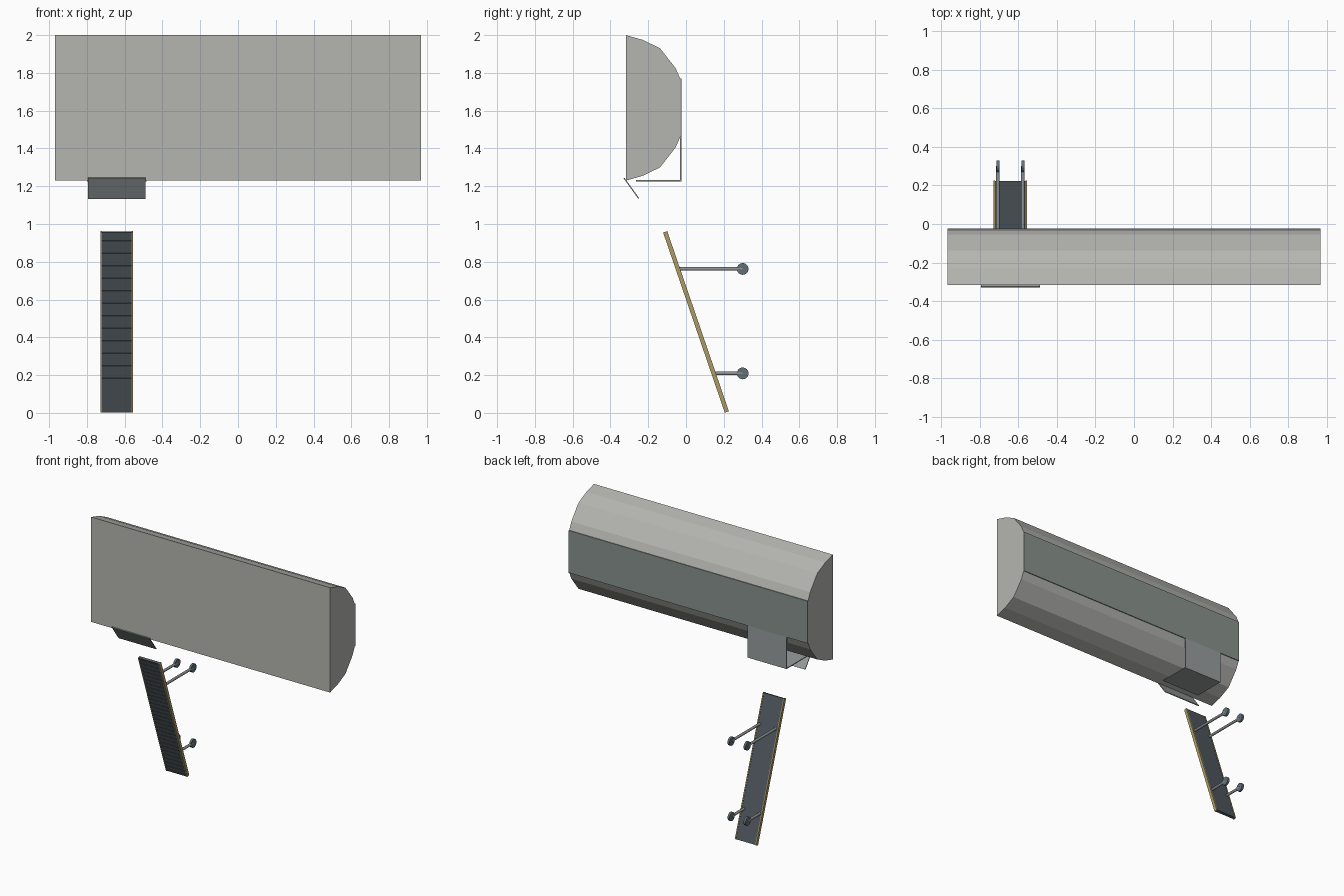
import bpy, bmesh, math
from mathutils import Matrix, Vector

if "Cube" in bpy.data.objects:
    bpy.data.objects.remove(bpy.data.objects["Cube"])


def material(name, rgb):
    m = bpy.data.materials.new(name)
    m.diffuse_color = (*rgb, 1)
    m.use_nodes = True
    m.node_tree.nodes["Principled BSDF"].inputs["Base Color"].default_value = m.diffuse_color
    return m


BODY = material("light_grey", (0.46, 0.46, 0.44))
PANEL = material("green_grey", (0.25, 0.29, 0.27))
PLATE = material("plate_grey", (0.32, 0.34, 0.34))
SLATE = material("slate", (0.08, 0.095, 0.11))
WOOD = material("wood", (0.42, 0.33, 0.13))
METAL = material("metal", (0.26, 0.28, 0.29))
KNOB = material("wheel_grey", (0.12, 0.16, 0.18))


def finish(name, bm, mat, matrix=Matrix()):
    bmesh.ops.recalc_face_normals(bm, faces=bm.faces[:])
    me = bpy.data.meshes.new(name)
    bm.to_mesh(me)
    bm.free()
    me.materials.append(mat)
    ob = bpy.data.objects.new(name, me)
    ob.matrix_world = matrix
    bpy.context.collection.objects.link(ob)
    return ob


def extrude_x(name, profile, x0, x1, mat):
    bm = bmesh.new()
    face = bm.faces.new([bm.verts.new((x0, y, z)) for y, z in profile])
    ext = bmesh.ops.extrude_face_region(bm, geom=[face])
    verts = [g for g in ext["geom"] if isinstance(g, bmesh.types.BMVert)]
    bmesh.ops.translate(bm, vec=(x1 - x0, 0, 0), verts=verts)
    return finish(name, bm, mat)


def add_box(bm, centre, size):
    bmesh.ops.create_cube(bm, size=1, matrix=Matrix.Translation(centre) @ Matrix.Diagonal((*size, 1)))


def box(name, centre, size, mat, matrix=Matrix()):
    bm = bmesh.new()
    add_box(bm, centre, size)
    return finish(name, bm, mat, matrix)


def cylinder(name, centre, radius, depth, axis, segs, mat):
    bm = bmesh.new()
    rot = Vector((0, 0, 1)).rotation_difference(Vector(axis)).to_matrix().to_4x4()
    bmesh.ops.create_cone(bm, cap_ends=True, segments=segs, radius1=radius, radius2=radius,
                          depth=depth, matrix=Matrix.Translation(centre) @ rot)
    ob = finish(name, bm, mat)
    bpy.ops.object.select_all(action='DESELECT')
    bpy.context.view_layer.objects.active = ob
    ob.select_set(True)
    bpy.ops.object.shade_smooth_by_angle()
    return ob


# Faceted half-round housing, flat face to the front
half = [(-0.318, 0.385), (-0.23, 0.36), (-0.138, 0.316), (-0.055, 0.21), (-0.030, 0.153)]
profile = [(y, 1.615 + h) for y, h in half] + [(y, 1.615 - h) for y, h in reversed(half)]
extrude_x("housing", profile, -0.97, 0.97, BODY)

# Flat panel along the back
box("back_panel", (0, -0.0275, 1.615), (1.94, 0.006, 0.31), PANEL)

# Open-sided chute under the housing: back plate, floor and front flap
box("chute_back", (-0.642, -0.0275, 1.343), (0.316, 0.006, 0.234), PLATE)
box("chute_floor", (-0.642, -0.146, 1.229), (0.316, 0.237, 0.006), PLATE)
tilt = math.atan2(0.078, 0.108)
box("chute_flap", (0, 0, 0), (0.305, 0.006, 0.134), PLATE,
    Matrix.Translation((-0.642, -0.289, 1.189)) @ Matrix.Rotation(tilt, 4, 'X'))

# Leaning ramp: slate board with cross ribs and wooden side rails
RX = -0.642
lean = Matrix.Translation((RX, 0.053, 0.4815)) @ Matrix.Rotation(math.atan2(0.325, 0.95), 4, 'X')
box("ramp_board", (0, 0, 0), (0.160, 0.018, 1.006), SLATE, lean)
for side, label in ((-1, "left"), (1, "right")):
    box("ramp_rail_" + label, (side * 0.083, 0, 0), (0.008, 0.023, 1.008), WOOD, lean)
bm = bmesh.new()
for i in range(29):
    add_box(bm, (0, -0.0095, -0.49 + i * 0.035), (0.158, 0.003, 0.006))
finish("ramp_ribs", bm, SLATE, lean)

# Horizontal support rods ending in small wheels
for side, label in ((-1, "left"), (1, "right")):
    x = RX + side * 0.065
    for level, z, y0 in (("upper", 0.762, -0.035), ("lower", 0.209, 0.152)):
        cylinder(f"{level}_rod_{label}", (x, (y0 + 0.3) / 2, z), 0.0095, 0.3 - y0, (0, 1, 0), 16, METAL)
        cylinder(f"{level}_wheel_{label}", (x, 0.3, z), 0.031, 0.016, (1, 0, 0), 24, KNOB)
